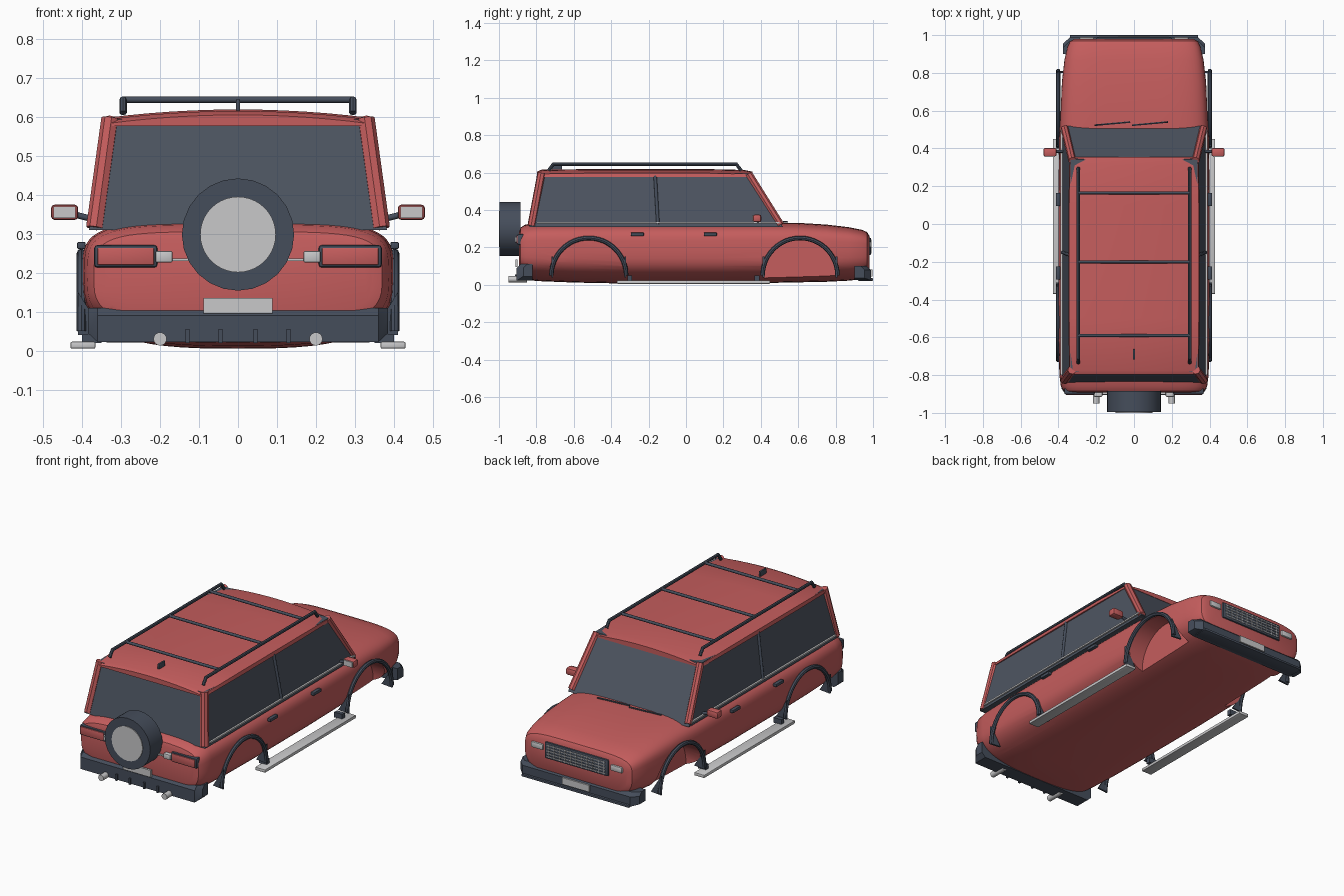
import bpy, bmesh, math
from mathutils import Vector

cube = bpy.data.objects.get("Cube")
if cube:
    bpy.data.objects.remove(cube)


def material(name, rgb):
    m = bpy.data.materials.new(name)
    m.use_nodes = True
    m.diffuse_color = (*rgb, 1)
    m.node_tree.nodes["Principled BSDF"].inputs["Base Color"].default_value = (*rgb, 1)
    return m


RED = material("red paint", (0.56, 0.11, 0.11))
DARK = material("dark trim", (0.06, 0.075, 0.105))
GLASS = material("tinted glass", (0.075, 0.09, 0.12))
SILVER = material("light grey", (0.58, 0.58, 0.59))


def finish(ob, mat, smooth=True):
    ob.data.materials.clear()
    ob.data.materials.append(mat)
    bpy.ops.object.select_all(action="DESELECT")
    ob.select_set(True)
    bpy.context.view_layer.objects.active = ob
    if smooth:
        bpy.ops.object.shade_smooth_by_angle(angle=math.radians(35))
    return ob


def from_bmesh(name, bm, mat, smooth=True):
    bmesh.ops.recalc_face_normals(bm, faces=bm.faces)
    me = bpy.data.meshes.new(name)
    bm.to_mesh(me)
    bm.free()
    ob = bpy.data.objects.new(name, me)
    bpy.context.collection.objects.link(ob)
    return finish(ob, mat, smooth)


def loft(name, rings, mat):
    """Skin closed rings of points and cap both ends."""
    bm = bmesh.new()
    rows = [[bm.verts.new(p) for p in ring] for ring in rings]
    n = len(rows[0])
    for a, b in zip(rows, rows[1:]):
        for i in range(n):
            bm.faces.new((a[i], a[(i + 1) % n], b[(i + 1) % n], b[i]))
    bm.faces.new(rows[0])
    bm.faces.new(rows[-1])
    return from_bmesh(name, bm, mat)


def box(name, loc, size, mat, bevel=0.0):
    bm = bmesh.new()
    bmesh.ops.create_cube(bm, size=1)
    for v in bm.verts:
        v.co = Vector(loc) + Vector([c * s for c, s in zip(v.co, size)])
    if bevel:
        bmesh.ops.bevel(bm, geom=bm.edges[:], offset=bevel, segments=2,
                        affect="EDGES", profile=0.5)
    return from_bmesh(name, bm, mat)


def rod(name, a, b, r, mat, sides=12):
    a, b = Vector(a), Vector(b)
    bm = bmesh.new()
    bmesh.ops.create_cone(bm, cap_ends=True, segments=sides, radius1=r, radius2=r,
                          depth=(b - a).length)
    turn = (b - a).to_track_quat("Z", "Y")
    for v in bm.verts:
        v.co = turn @ v.co + (a + b) / 2
    return from_bmesh(name, bm, mat)


def tube(name, pts, r, mat):
    cu = bpy.data.curves.new(name, "CURVE")
    cu.dimensions = "3D"
    cu.bevel_depth, cu.bevel_resolution, cu.use_fill_caps = r, 2, True
    sp = cu.splines.new("POLY")
    sp.points.add(len(pts) - 1)
    for p, q in zip(sp.points, pts):
        p.co = (*q, 1)
    ob = bpy.data.objects.new(name, cu)
    bpy.context.collection.objects.link(ob)
    finish(ob, mat, False)
    bpy.ops.object.convert(target="MESH")
    return finish(bpy.context.object, mat)


# Lower body: rounded sections along the length (y, half width, top, bottom)
def section(y, w, top, bottom, n=56):
    mid, ring = 0.18, []
    for i in range(n):
        a = math.tau * i / n
        c, s = math.cos(a), math.sin(a)
        e = 2 / (4.5 if s > 0 else 2.9)
        h = top - mid if s > 0 else mid - bottom
        ring.append((math.copysign(abs(c) ** e, c) * w, y,
                     mid + math.copysign(abs(s) ** e, s) * h))
    return ring


STATIONS = [(-0.892, .345, .285, .07), (-0.885, .37, .305, .05), (-0.86, .387, .322, .03),
            (-0.8, .395, .33, .02), (-0.6, .4, .332, .012), (-0.3, .4, .332, .006),
            (0.1, .4, .332, .005), (0.45, .397, .332, .01), (0.6, .39, .331, .013),
            (0.75, .382, .322, .016), (0.87, .368, .308, .022), (0.94, .352, .294, .03),
            (0.968, .338, .282, .04), (0.98, .315, .262, .06)]
body = loft("lower_body", [section(*s) for s in STATIONS], RED)

# Wheel wells cut into both flanks
ARCHES = (-0.52, 0.61)
for side in (-1, 1):
    for y in ARCHES:
        cutter = rod("wheel_well_cutter", (side * .29, y, .05), (side * .5, y, .05), .195, RED, 48)
        cutter.hide_render = True
        mod = body.modifiers.new("wheel_well", "BOOLEAN")
        mod.object, mod.operation, mod.solver = cutter, "DIFFERENCE", "EXACT"
        finish(body, RED, False)
        bpy.ops.object.modifier_apply(modifier=mod.name)
        bpy.data.objects.remove(cutter)
finish(body, RED)

# Glazed cabin and crowned roof
def rectangle(x, y0, y1, z):
    return [(-x, y0, z), (x, y0, z), (x, y1, z), (-x, y1, z)]


loft("cabin_glass", [rectangle(.382, -.838, .518, .31), rectangle(.336, -.783, .342, .595)], GLASS)


def roof_section(y, w, drop):
    xs = [w * (i / 6 - 1) for i in range(13)]
    top = [(x, y, .597 + .022 * (1 - (x / w) ** 2) - drop) for x in xs]
    return top + [(w + .004, y, .576), (-w - .004, y, .576)]


loft("roof", [roof_section(-.796, .334, .014), roof_section(-.775, .34, .004),
              roof_section(-.5, .343, 0), roof_section(.1, .343, 0),
              roof_section(.31, .339, .005), roof_section(.356, .332, .014)], RED)

# Details repeated on both sides
for s in (-1, 1):
    rod("rear_pillar", (s * .367, -.825, .315), (s * .328, -.772, .596), .023, RED, 8)
    rod("windscreen_pillar", (s * .367, .505, .32), (s * .326, .335, .592), .021, RED, 8)
    rod("door_pillar", (s * .38, -.15, .325), (s * .339, -.165, .582), .009, DARK)
    box("belt_strip", (s * .38, -.15, .331), (.016, 1.3, .009), SILVER)
    for y in (-.26, .13):
        box("door_handle", (s * .402, y, .27), (.022, .07, .018), DARK, .004)

    # Arch trims with splash flaps
    for y in ARCHES:
        arc = [(s * .402, y + .2 * math.cos(a), .05 + .2 * math.sin(a))
               for a in (math.pi * i / 24 for i in range(25))]
        tube("arch_trim", arc, .012, DARK)
        for end in (-.195, .195):
            flap = [(.41, .04), (.345, .045), (.41, .15)]
            loft("splash_flap", [[(s * x, y + end + t, z) for x, z in flap]
                                 for t in (-.005, .005)], DARK)

    # Running board
    box("running_board", (s * .398, .04, .014), (.064, .82, .018), SILVER, .004)
    for y in (-.3, .38):
        box("board_bracket", (s * .375, y, .035), (.05, .025, .03), DARK)

    # Door mirror
    rod("mirror_arm", (s * .375, .385, .338), (s * .43, .385, .352), .008, DARK)
    box("mirror_shell", (s * .445, .38, .355), (.07, .045, .04), RED, .01)
    box("mirror_glass", (s * .445, .357, .355), (.056, .006, .03), SILVER)

    # Roof rail
    tube("roof_rail", [(s * .295, -.735, .61), (s * .295, -.71, .644),
                       (s * .295, .27, .644), (s * .295, .295, .61)], .0095, DARK)

    # Tail lamp, hinge, exhaust, headlamp, wiper
    box("tail_lamp_frame", (s * .288, -.882, .242), (.162, .04, .058), DARK, .008)
    box("tail_lamp", (s * .288, -.902, .242), (.145, .008, .044), RED, .003)
    box("tail_hinge", (s * .19, -.9, .241), (.044, .03, .03), SILVER, .005)
    box("hinge_bar", (s * .14, -.896, .233), (.08, .012, .007), SILVER)
    rod("exhaust", (s * .2, -.95, .03), (s * .2, -.85, .03), .017, SILVER, 16)
    box("headlamp", (s * .25, .975, .215), (.075, .03, .034), SILVER, .007)
    rod("wiper", (s * .1 - .11, .523, .337), (s * .1 + .08, .54, .337), .005, DARK, 6)

# Roof rack crossbars and fin
for y in (-.59, -.2, .165):
    rod("rack_crossbar", (-.295, y, .644), (.295, y, .644), .008, DARK)
box("roof_fin", (0, -.69, .628), (.011, .055, .034), DARK, .003)

# Spare wheel on the tailgate
rod("spare_tyre", (0, -.996, .298), (0, -.885, .298), .144, DARK, 24)
rod("spare_cover", (0, -1, .298), (0, -.99, .298), .097, SILVER, 40)

# Tailgate-end bumper with ribs and plate
def bumper_ring(x, y0, y1, z0, z1):
    return [(x, y0, z0), (x, y1, z0), (x, y1, z1 - .02), (x, y1 - math.copysign(.02, y1), z1), (x, y0, z1)]


loft("rear_bumper", [bumper_ring(x, -.82, y, z, .11) for x, y, z in
                     ((-.385, -.87, .045), (-.36, -.905, .022), (.36, -.905, .022), (.385, -.87, .045))], DARK)
for x in (-.13, -.045, .045, .13):
    box("bumper_rib", (x, -.906, .037), (.01, .016, .036), DARK)
box("rear_plate", (0, -.906, .115), (.176, .012, .04), SILVER)

# Nose bumper with lip and plate
loft("nose_bumper", [bumper_ring(x, .9, y, z, .1) for x, y, z in
                     ((-.375, .955, .035), (-.34, .988, .025), (.34, .988, .025), (.375, .955, .035))], DARK)
box("bumper_lip", (0, .96, .028), (.68, .08, .014), DARK, .004)
box("nose_plate", (0, .99, .062), (.17, .012, .038), SILVER)

# Grille with slats
box("grille", (0, .972, .205), (.4, .034, .094), DARK, .006)
for i in range(5):
    box("grille_slat", (0, .99, .173 + .016 * i), (.37, .006, .004), SILVER)
for i in range(11):
    box("grille_bar", (-.175 + .035 * i, .99, .205), (.003, .005, .075), SILVER)
